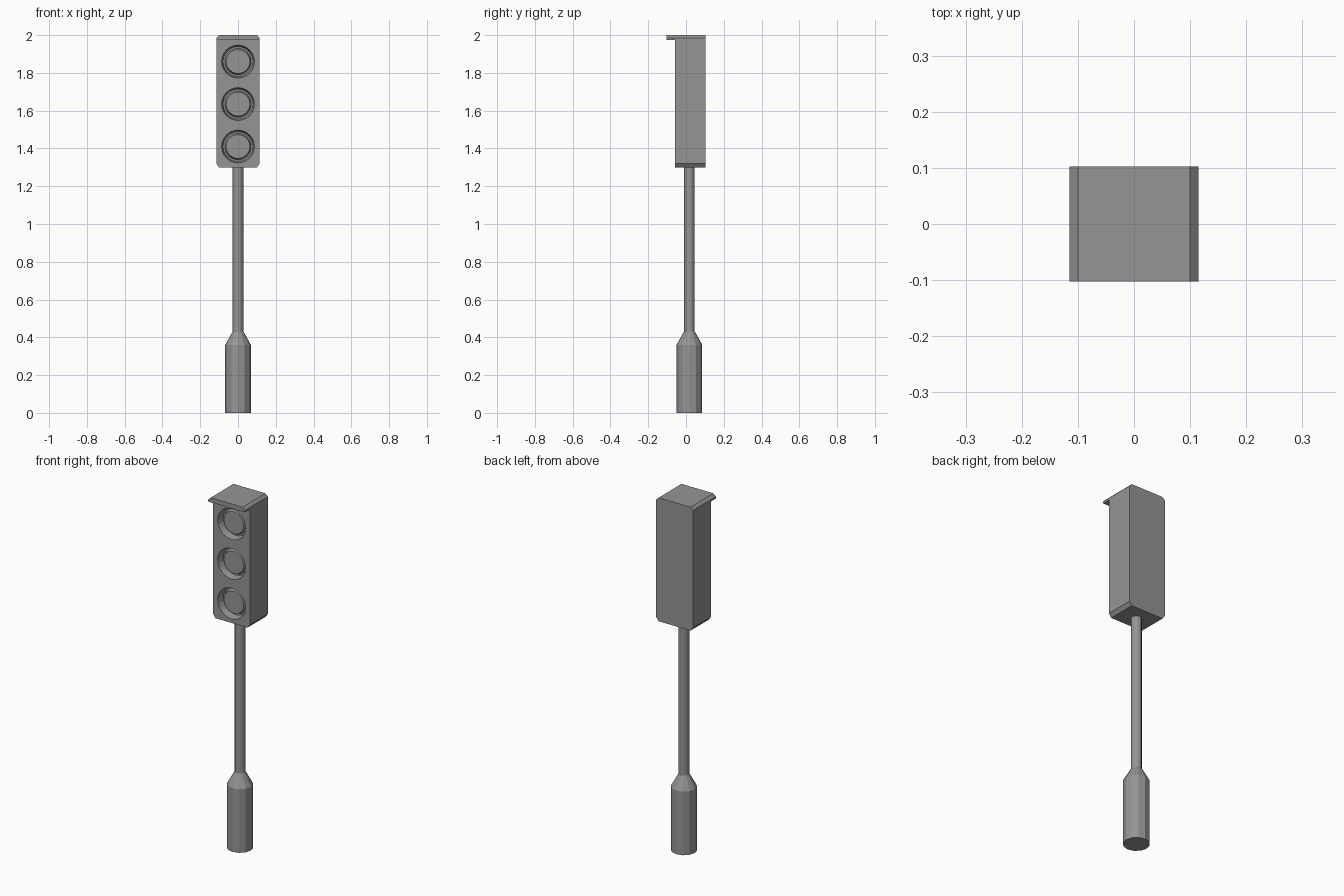
import bpy, bmesh, math
from mathutils import Matrix

cube = bpy.data.objects.get("Cube")
if cube:
    bpy.data.objects.remove(cube, do_unlink=True)

grey = bpy.data.materials.new("mid_grey")
grey.use_nodes = True
grey.diffuse_color = (0.3, 0.3, 0.3, 1)
grey.node_tree.nodes["Principled BSDF"].inputs["Base Color"].default_value = (0.3, 0.3, 0.3, 1)

LAMP_HEIGHTS = {"top": 1.86, "middle": 1.635, "bottom": 1.41}
FRONT, BACK = -0.058, 0.1025
POLE_Y = 0.018


def finish(name, bm):
    """Turn a bmesh into a named grey object."""
    bmesh.ops.recalc_face_normals(bm, faces=bm.faces)
    mesh = bpy.data.meshes.new(name)
    bm.to_mesh(mesh)
    bm.free()
    mesh.materials.append(grey)
    obj = bpy.data.objects.new(name, mesh)
    bpy.context.collection.objects.link(obj)
    return obj


def slab(name, half_profile, y0, y1):
    """Extrude a left-right symmetric front outline from y0 to y1."""
    outline = half_profile + [(-x, z) for x, z in reversed(half_profile)]
    bm = bmesh.new()
    face = bm.faces.new([bm.verts.new((x, y0, z)) for x, z in outline])
    new = bmesh.ops.extrude_face_region(bm, geom=[face])["geom"]
    bmesh.ops.translate(bm, vec=(0, y1 - y0, 0),
                        verts=[v for v in new if isinstance(v, bmesh.types.BMVert)])
    return finish(name, bm)


def lathe(name, profile, sides):
    """Closed upright solid from (radius, z) rings, centred on the pole."""
    bm = bmesh.new()
    rings = []
    for r, z in profile:
        angles = [2 * math.pi * i / sides for i in range(sides)]
        rings.append([bm.verts.new((r * math.cos(a), POLE_Y + r * math.sin(a), z)) for a in angles])
    for low, high in zip(rings, rings[1:]):
        for i in range(sides):
            j = (i + 1) % sides
            bm.faces.new((low[i], low[j], high[j], high[i]))
    bm.faces.new(rings[0])
    bm.faces.new(rings[-1])
    return finish(name, bm)


def lamp_cone(name, z, y_back, y_front, r_back, r_front):
    """Tapered disc whose axis points to the front."""
    bm = bmesh.new()
    place = Matrix.Translation((0, (y_back + y_front) / 2, z)) @ Matrix.Rotation(math.pi / 2, 4, "X")
    bmesh.ops.create_cone(bm, cap_ends=True, segments=24, radius1=r_back, radius2=r_front,
                          depth=y_back - y_front, matrix=place)
    return finish(name, bm)


# Stand: faceted base with tapered shoulder, and the pole
lathe("base", [(0.068, 0), (0.068, 0.36), (0.028, 0.432)], 12)
lathe("pole", [(0.028, 0.425), (0.028, 1.31)], 12)

# Signal housing with clipped corners, and the overhanging hood
housing = slab("housing", [(0.1, 1.3), (0.115, 1.32), (0.115, 1.985), (0.1, 2)], FRONT, BACK)
slab("hood", [(0.115, 1.974), (0.115, 1.985), (0.1, 2)], -0.1025, FRONT)

# Lamps: tapered recess cut in the housing with a raised lens inside
for label, z in LAMP_HEIGHTS.items():
    cutter = lamp_cone("recess_cutter", z, -0.018, -0.098, 0.079, 0.095)
    cutter.hide_render = True
    cut = housing.modifiers.new("recess", "BOOLEAN")
    cut.operation = "DIFFERENCE"
    cut.solver = "EXACT"
    cut.object = cutter
    bpy.context.view_layer.objects.active = housing
    bpy.ops.object.modifier_apply(modifier=cut.name)
    bpy.data.objects.remove(cutter, do_unlink=True)
    lamp_cone(label + "_lens", z, -0.016, -0.038, 0.071, 0.063)
